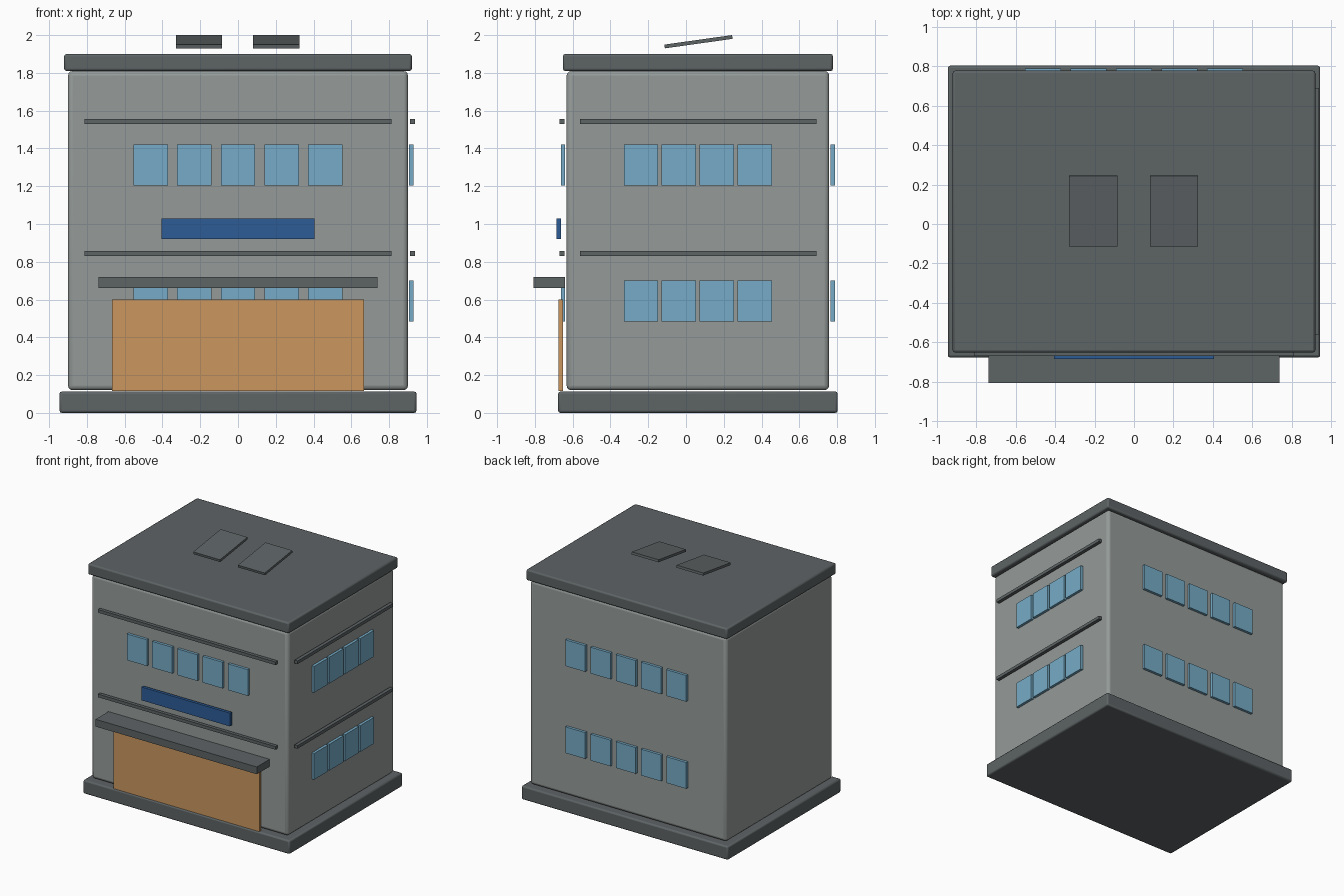
import bpy
import math

default = bpy.data.objects.get("Cube")
if default:
    bpy.data.objects.remove(default, do_unlink=True)


def material(name, color):
    m = bpy.data.materials.new(name)
    m.use_nodes = True
    m.diffuse_color = (*color, 1)
    m.node_tree.nodes["Principled BSDF"].inputs["Base Color"].default_value = (*color, 1)
    return m


WALL = material("wall_grey", (0.30, 0.33, 0.32))
DARK = material("dark_grey", (0.11, 0.125, 0.13))
GLASS = material("window_blue", (0.18, 0.41, 0.57))
WOOD = material("shutter_orange", (0.60, 0.31, 0.115))
BLUE = material("sign_blue", (0.026, 0.107, 0.31))


def box(name, xs, ys, zs, mat, bevel=0, segments=2, tilt=0):
    """Box spanning the given (low, high) ranges, with optional rounded edges."""
    ranges = (xs, ys, zs)
    bpy.ops.mesh.primitive_cube_add(size=1, location=[sum(r) / 2 for r in ranges])
    ob = bpy.context.object
    ob.name = name
    ob.scale = [r[1] - r[0] for r in ranges]
    bpy.ops.object.transform_apply(location=False, rotation=False, scale=True)
    ob.rotation_euler.x = tilt
    ob.data.materials.append(mat)
    if bevel:
        mod = ob.modifiers.new("rounded_edges", 'BEVEL')
        mod.width = bevel
        mod.segments = segments
        bpy.ops.object.shade_smooth_by_angle(angle=math.radians(35))
    return ob


def span(center, size):
    return (center - size / 2, center + size / 2)


MID_Y = 0.063  # depth centre of the building

# Main volume
box("base_slab", (-0.945, 0.945), (-0.677, 0.803), (0, 0.113), DARK, 0.012)
box("walls", (-0.9, 0.9), (-0.632, 0.758), (0.12, 1.81), WALL, 0.025, 3)
box("roof_slab", (-0.92, 0.92), (-0.652, 0.778), (1.81, 1.9), DARK, 0.012)

# Windows on the front, back and left side, two storeys each
for floor, zs in (("lower", (0.483, 0.7)), ("upper", (1.203, 1.42))):
    for i in range(5):
        xs = span((i - 2) * 0.231, 0.182)
        box(f"{floor}_front_window_{i + 1}", xs, (-0.662, -0.64), zs, GLASS)
        box(f"{floor}_back_window_{i + 1}", xs, (0.766, 0.788), zs, GLASS)
    for i in range(4):
        ys = span(MID_Y + (i - 1.5) * 0.201, 0.182)
        box(f"{floor}_side_window_{i + 1}", (0.906, 0.928), ys, zs, GLASS)

# Ledges along the front and left side
for floor, z in (("lower", 0.843), ("upper", 1.543)):
    zs = span(z, 0.026)
    box(f"{floor}_front_ledge", (-0.813, 0.813), (-0.67, -0.642), zs, DARK)
    box(f"{floor}_side_ledge", (0.91, 0.938), (-0.56, 0.69), zs, DARK)

# Entrance shutter, canopy and blank sign board
box("entrance_shutter", (-0.668, 0.668), (-0.675, -0.651), (0.115, 0.6), WOOD)
box("canopy", (-0.738, 0.738), (-0.808, -0.64), (0.66, 0.72), DARK)
box("sign_board", (-0.406, 0.406), (-0.685, -0.661), (0.92, 1.03), BLUE)

# Tilted roof panels
for side, x in (("right", -0.207), ("left", 0.203)):
    box(f"{side}_roof_panel", span(x, 0.245), span(0.066, 0.362),
        span(1.965, 0.02), DARK, tilt=math.radians(8))
